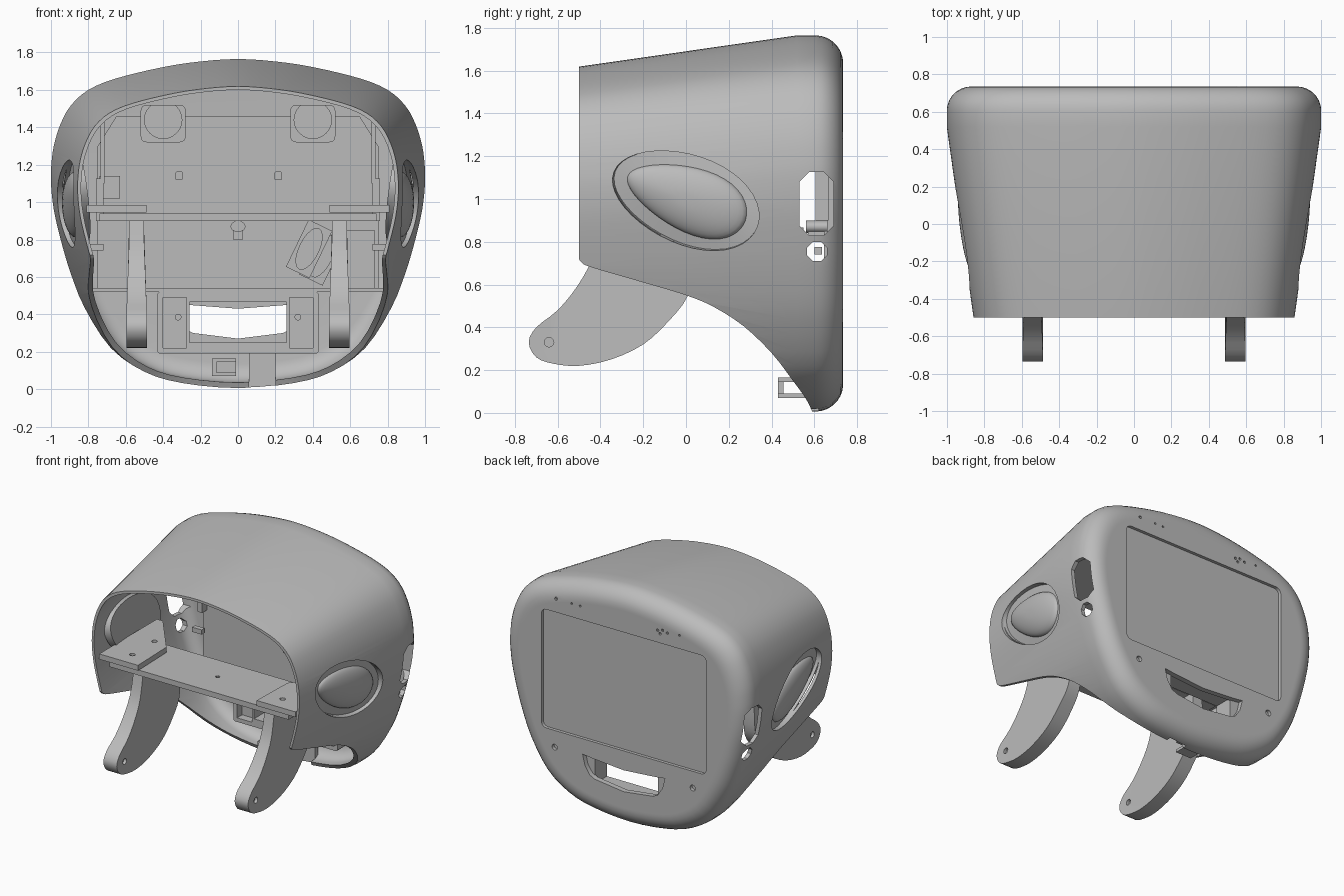
import bpy, bmesh, math
from mathutils import Vector

if "Cube" in bpy.data.objects:
    bpy.data.objects.remove(bpy.data.objects["Cube"])

grey = bpy.data.materials.new("plain_grey")
grey.use_nodes = True
grey.diffuse_color = (0.5, 0.5, 0.5, 1)
grey.node_tree.nodes["Principled BSDF"].inputs["Base Color"].default_value = (0.5, 0.5, 0.5, 1)


def activate(o):
    bpy.ops.object.select_all(action="DESELECT")
    o.select_set(True)
    bpy.context.view_layer.objects.active = o


def apply(o, mod):
    activate(o)
    bpy.ops.object.modifier_apply(modifier=mod.name)


def loft(name, rings, mirror=False):
    """Solid through equal-length rings of points, capped at both ends."""
    bm = bmesh.new()
    loops = [[bm.verts.new(p) for p in r] for r in rings]
    n = len(loops[0])
    for a, b in zip(loops, loops[1:]):
        for i in range(n):
            bm.faces.new((a[i], a[(i + 1) % n], b[(i + 1) % n], b[i]))
    bm.faces.new(loops[0][::-1])
    bm.faces.new(loops[-1])
    bmesh.ops.recalc_face_normals(bm, faces=bm.faces)
    me = bpy.data.meshes.new(name)
    bm.to_mesh(me)
    bm.free()
    me.materials.append(grey)
    o = bpy.data.objects.new(name, me)
    bpy.context.collection.objects.link(o)
    if mirror:
        m = o.modifiers.new("mirror", "MIRROR")
        m.use_mirror_merge = False
        apply(o, m)
    return o


def prism(name, pts, axis, lo, hi, mirror=False):
    """Flat outline extruded along an axis."""
    put = {"x": lambda a, b, h: (h, a, b), "y": lambda a, b, h: (a, h, b),
           "z": lambda a, b, h: (a, b, h)}[axis]
    return loft(name, [[put(a, b, h) for a, b in pts] for h in (lo, hi)], mirror)


def box(name, x, y, z, mirror=False):
    return prism(name, [(x[0], y[0]), (x[1], y[0]), (x[1], y[1]), (x[0], y[1])],
                 "z", z[0], z[1], mirror)


def oval(cx, cy, rx, ry, n=24, turn=0.0):
    out = []
    for i in range(n):
        t = math.tau * i / n
        u, v = rx * math.cos(t), ry * math.sin(t)
        out.append((cx + u * math.cos(turn) - v * math.sin(turn),
                    cy + u * math.sin(turn) + v * math.cos(turn)))
    return out


def rounded(x0, x1, y0, y1, r, n=5):
    out = []
    for k, (cx, cy) in enumerate([(x1 - r, y1 - r), (x0 + r, y1 - r),
                                  (x0 + r, y0 + r), (x1 - r, y0 + r)]):
        for i in range(n + 1):
            t = math.pi / 2 * (k + i / n)
            out.append((cx + r * math.cos(t), cy + r * math.sin(t)))
    return out


def spline(pts, steps, closed=True):
    """Smooth curve through the points."""
    n, out = len(pts), []
    for i in range(n if closed else n - 1):
        q = [Vector(pts[(i + k) % n if closed else min(max(i + k, 0), n - 1)])
             for k in (-1, 0, 1, 2)]
        for s in range(steps):
            t = s / steps
            p = (q[1] * 2 + (q[2] - q[0]) * t + (q[0] * 2 - q[1] * 5 + q[2] * 4 - q[3]) * t * t
                 + (q[1] * 3 - q[0] - q[2] * 3 + q[3]) * t ** 3) / 2
            out.append(tuple(p))
    if not closed:
        out.append(tuple(pts[-1]))
    return out


def cut(o, cutter):
    cutter.hide_render = True
    m = o.modifiers.new("cut", "BOOLEAN")
    m.operation, m.solver, m.object = "DIFFERENCE", "EXACT", cutter
    apply(o, m)
    bpy.data.objects.remove(cutter)


# Shell: tapered tube with a rounded closed back and an open front
half = [(.2, 1.752), (.4, 1.722), (.65, 1.662), (.8, 1.6), (.895, 1.515), (.952, 1.41), (.985, 1.3),
        (.998, 1.2), (1, 1.1), (.985, .96), (.948, .8), (.898, .63), (.82, .435), (.68, .22), (.5, .093),
        (.3, .033)]
outline = spline([(0, 1.765)] + half + [(0, .006)] + [(-x, z) for x, z in half[::-1]], 3)


def ring(y, inset):
    s = 1 - 0.14 * (0.52 - min(y, 0.52))
    out = []
    for x, z in outline:
        x, z = x * s, 0.74 + (z - 0.74) * s
        out.append((x * (1 - inset), y, 0.88 + (z - 0.88) * (1 - inset / 0.88)))
    return out


arc = [math.pi / 2 * i / 7 for i in range(8)]
inner = [ring(.60 + .095 * math.sin(t), .03 + .1 * (1 - math.cos(t))) for t in arc]
outer = [ring(.605 + .13 * math.sin(t), .13 * (1 - math.cos(t))) for t in arc]
shell = loft("shell", inner[::-1] + [ring(.52, .03), ring(-.5, .022), ring(-.5, 0), ring(.52, 0)]
             + outer + [ring(.735, .145)])

# Sweeping cut under the shell, and a notch in its lower lip
under = spline([(-.52, .75), (-.49, .705), (-.44, .68), (-.2, .61), (0, .55), (.13, .495),
                (.27, .405), (.4, .28), (.5, .15), (.57, .05), (.61, -.05)], 3, False)
cut(shell, prism("under_cutter", under + [(-.8, -.05), (-.8, .75)], "x", -1.2, 1.2))
cut(shell, box("notch_cutter", (.06, .2), (.4, .62), (-.1, .2)))

# Back: screen recess, lower window, screw and microphone holes
cut(shell, prism("screen_cutter", rounded(-.68, .68, .575, 1.46, .04), "y", .712, .9))
window = [(-.34, .46), (-.26, .45), (0, .43), (.26, .45), (.34, .46), (.32, .38),
          (.28, .32), (.24, .30), (0, .27), (-.24, .30), (-.28, .32), (-.32, .38)]
cut(shell, prism("window_cutter", window, "y", .6, .9))
cut(shell, prism("screw_cutter", oval(.57, .45, .022, .022, 12), "y", .71, .9, True))
for x, z, r in [(.56, 1.56, .012), (.43, 1.56, .008), (.36, 1.56, .008), (-.28, 1.55, .01),
                (-.32, 1.56, .01), (-.30, 1.53, .01), (-.36, 1.55, .01), (-.46, 1.56, .008)]:
    cut(shell, prism("pinhole_cutter", oval(x, z, r, r, 8), "y", .715, .9))

# Side port holes
cut(shell, prism("slot_cutter", rounded(.53, .69, .83, 1.125, .045, 1), "x", .7, 1.2, True))
cut(shell, prism("port_cutter", rounded(.565, .66, .71, .80, .028, 1), "x", .7, 1.2, True))

# Side pockets holding egg-shaped domes, bowed to follow the wall
normal = Vector((1, -.14, -.11)).normalized()
along = Vector((0, math.cos(.35), -math.sin(.35)))
along = (along - normal * along.dot(normal)).normalized()
across = normal.cross(along)
wall = Vector((.897, 0, 1.0))


def pod_ring(a, b, h, egg):
    out = []
    for i in range(40):
        t = math.tau * i / 40
        v = b * math.sin(t) * (1 + egg * math.cos(t))
        bow = .022 * (1 - (v / .21) ** 2)
        out.append(wall + along * (a * math.cos(t)) + across * v + normal * (h + bow))
    return out


cut(shell, loft("pocket_cutter", [pod_ring(.36, .21, -.1, .1), pod_ring(.36, .21, .15, .1)], True))
dome = [pod_ring(.295 * math.cos(t), .15 * math.cos(t), -.04 + .052 * math.sin(t), .25)
        for t in [math.pi / 2 * i / 9 for i in range(9)]]
pods = loft("side_pods", [pod_ring(.37, .22, -.07, .1), pod_ring(.37, .22, -.018, .1),
                          pod_ring(.36, .21, -.018, .1), pod_ring(.358, .208, -.04, .1)] + dome, True)

# Arms, wider towards their rounded tips
arm = spline([(-.40, .9), (-.44, .72), (-.51, .59), (-.6, .48), (-.7, .4), (-.735, .33), (-.7, .26),
              (-.62, .23), (-.5, .22), (-.35, .25), (-.2, .32), (-.08, .43), (.01, .55), (.03, .7),
              (.02, .9)], 3, False)
arms = prism("arms", arm, "x", -1, 1)
for v in arms.data.vertices:
    v.co.x = .542 + v.co.x * (.04 + .015 * min(1, max(0, (.8 - v.co.z) / .4)))
apply(arms, arms.modifiers.new("mirror", "MIRROR"))
cut(arms, prism("pivot_cutter", oval(-.64, .33, .022, .022, 12), "x", .575, .7, True))
cut(arms, prism("pivot_cutter", oval(-.64, .33, .022, .022, 12), "x", .4, .51, True))

# Shelf with corner brackets
shelf = box("shelf", (-.74, .74), (-.46, -.02), (.9, .94))
cut(shelf, prism("shelf_hole_cutter", oval(0, -.24, .015, .015, 10), "z", .8, 1))
brackets = prism("shelf_brackets", [(.81, -.48), (.49, -.48), (.5, -.13), (.76, .2), (.81, .2)],
                 "z", .945, .985, True)
for x, y in ((.62, -.36), (.62, -.1)):
    cut(brackets, prism("bracket_cutter", oval(x, y, .02, .02, 12), "z", .9, 1, True))

# Board against the back wall with its fittings
board = prism("board", [(-.75, .53), (.75, .53), (.75, 1.3), (.65, 1.46), (-.65, 1.46), (-.75, 1.3)],
              "y", .66, .70)
for x in (-.315, .215):
    cut(board, prism("board_hole_cutter", rounded(x - .018, x + .018, 1.12, 1.16, .004, 1),
                     "y", .5, .68))
box("board_rail", (-.78, .78), (.56, .67), (.52, .54))
box("board_edges", (.715, .735), (.61, .665), (1.1, 1.46), True)
box("port_clips", (.72, .76), (.605, .665), (.9, 1.125), True)
box("port_pins", (.72, .80), (.60, .635), (.74, .775), True)
prism("cable_plug", oval(0, .87, .04, .03, 16), "y", .56, .665)
box("cable_stem", (-.028, .028), (.57, .665), (.8, .87))
box("small_module", (-.74, -.63), (.645, .665), (1.02, 1.14))
box("side_module", (.58, .73), (.645, .665), (.53, .85))
tabs = prism("top_tabs", rounded(.28, .52, 1.32, 1.52, .03), "y", .61, .665, True)
cut(tabs, prism("tab_cutter", oval(.4, 1.44, .1, .1), "y", .5, .635, True))

# Two slanted speakers
for k, (cx, cz, y) in enumerate([(.38, .75, .44), (.45, .71, .5)]):
    turn = -.45
    c, s = math.cos(turn), math.sin(turn)
    quad = [(cx + u * c - v * s, cz + u * s + v * c)
            for u, v in [(-.07, -.14), (.07, -.14), (.07, .14), (-.07, .14)]]
    sp = prism("speaker_%d" % (k + 1), quad, "y", y, y + .05)
    cut(sp, prism("speaker_cutter", oval(cx, cz, .052, .12, 20, turn), "y", y - .1, y + .035))

# Frame around the lower window
frame = prism("window_frame", rounded(-.43, .43, .19, .52, .01, 1), "y", .56, .70)
cut(frame, box("frame_cutter", (-.26, .26), (.4, .9), (.25, .465)))
cut(frame, box("frame_side_cutter", (.275, .40), (.4, .62), (.22, .49), True))
prism("frame_screws", oval(.32, .385, .018, .018, 12), "y", .6, .625, True)

# Clip on the lower lip and the tongue beside the notch
clip = box("lower_clip", (-.14, -.01), (.43, .64), (.07, .165))
cut(clip, box("clip_cutter", (-.3, .2), (.455, .555), (.09, .145)))
cut(clip, box("clip_cutter", (-.115, .1), (.4, .6), (.09, .145)))
box("lower_tongue", (.06, .2), (.62, .66), (.04, .21))

# Crisp edges, smooth curves
for o in [o for o in bpy.context.scene.objects if o.type == "MESH" and grey.name in o.data.materials]:
    activate(o)
    bpy.ops.object.shade_smooth_by_angle(angle=math.radians(32))
